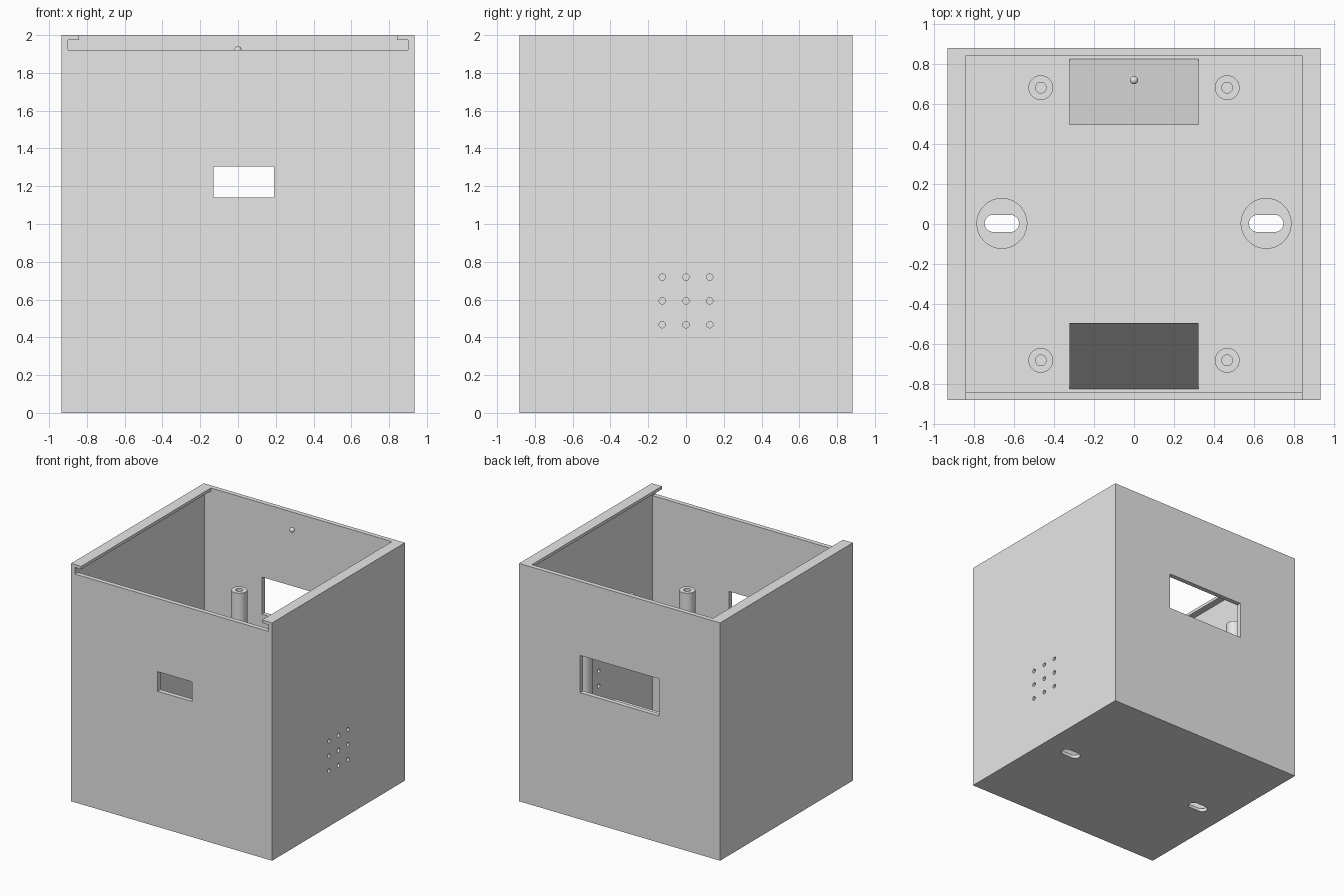
import bpy, bmesh, math
from mathutils import Matrix, Vector

if "Cube" in bpy.data.objects:
    bpy.data.objects.remove(bpy.data.objects["Cube"], do_unlink=True)

grey = bpy.data.materials.new("light_grey")
grey.use_nodes = True
grey.diffuse_color = (0.8, 0.8, 0.8, 1)
grey.node_tree.nodes["Principled BSDF"].inputs["Base Color"].default_value = (0.8, 0.8, 0.8, 1)

# Each axis maps (u, v, depth) to a position
AXES = {
    "x": lambda u, v, d: Vector((d, u, v)),
    "y": lambda u, v, d: Vector((u, d, v)),
    "z": lambda u, v, d: Vector((u, v, d)),
}


def finish(name, bm):
    bmesh.ops.recalc_face_normals(bm, faces=bm.faces)
    mesh = bpy.data.meshes.new(name)
    bm.to_mesh(mesh)
    bm.free()
    mesh.materials.append(grey)
    obj = bpy.data.objects.new(name, mesh)
    bpy.context.collection.objects.link(obj)
    return obj


def prism(name, profile, start, end, axis="z"):
    """Extrude a flat profile along an axis."""
    bm = bmesh.new()
    place = AXES[axis]
    face = bm.faces.new([bm.verts.new(place(u, v, start)) for u, v in profile])
    new = bmesh.ops.extrude_face_region(bm, geom=[face])["geom"]
    shift = place(0, 0, end - start)
    bmesh.ops.translate(bm, vec=shift, verts=[g for g in new if isinstance(g, bmesh.types.BMVert)])
    return finish(name, bm)


def rect(u0, u1, v0, v1):
    return [(u0, v0), (u1, v0), (u1, v1), (u0, v1)]


def stadium(u, v, r, half=0.0, n=32):
    """A circle, or a slot when its halves are moved apart."""
    pts = []
    for i in range(n):
        a = 2 * math.pi * (i + 0.5) / n
        pts.append((u + r * math.cos(a) + math.copysign(half, math.cos(a)), v + r * math.sin(a)))
    return pts


def cut(obj, cutter):
    cutter.hide_render = True
    mod = obj.modifiers.new("cut", "BOOLEAN")
    mod.operation = "DIFFERENCE"
    mod.solver = "EXACT"
    mod.object = cutter
    bpy.context.view_layer.objects.active = obj
    bpy.ops.object.modifier_apply(modifier=mod.name)
    bpy.data.objects.remove(cutter, do_unlink=True)


def smooth(obj):
    bpy.ops.object.select_all(action="DESELECT")
    obj.select_set(True)
    bpy.context.view_layer.objects.active = obj
    bpy.ops.object.shade_smooth_by_angle(angle=math.radians(30))


# Hollow case
W, D, H = 0.935, 0.882, 2.0
INNER_X, INNER_Y, FLOOR = 0.9, 0.843, 0.06
RAIL, LIP_X, LIP_Z = 1.92, 0.842, 1.975
case = prism("case", rect(-W, W, -D, D), 0, H)
cut(case, prism("cavity", rect(-INNER_X, INNER_X, -INNER_Y, INNER_Y), FLOOR, 1.95))

# Sliding lid channel, open at the front, under a lip on each side
channel = [(-INNER_X, RAIL), (INNER_X, RAIL), (INNER_X, LIP_Z), (LIP_X, LIP_Z),
           (LIP_X, H + 0.1), (-LIP_X, H + 0.1), (-LIP_X, LIP_Z), (-INNER_X, LIP_Z)]
cut(case, prism("lid_channel", channel, -1, INNER_Y, "y"))

# Front and back windows
cut(case, prism("front_window", rect(-0.13, 0.19, 1.14, 1.305), -1, -0.7, "y"))
cut(case, prism("back_window", rect(-0.367, 0.367, 1.065, 1.378), 0.7, 1, "y"))

# Grid of vent holes in one side
for row in range(3):
    for col in range(3):
        y, z = 0.126 * (col - 1), 0.593 + 0.126 * (row - 1)
        cut(case, prism("vent", stadium(y, z, 0.017, n=16), 0.8, 1, "x"))

# Mounting slots with round recesses in the floor
for side in (-1, 1):
    cut(case, prism("recess", stadium(side * 0.662, 0.003, 0.125, n=48), 0.03, 0.2))
    cut(case, prism("slot", stadium(side * 0.662, 0.003, 0.043, 0.043), -0.1, 0.1))
smooth(case)

# Hollow board posts
for sx, x_name in ((-1, "right"), (1, "left")):
    for sy, y_name in ((-1, "front"), (1, "back")):
        x, y = sx * 0.467, sy * 0.683
        post = prism(f"{y_name}_{x_name}_post", stadium(x, y, 0.062), FLOOR - 0.02, 1.305)
        cut(post, prism("bore", stadium(x, y, 0.027), 0.8, 1.4))
        smooth(post)

# Sloping supports that rise towards the middle
for side, name in ((-1, "front_support"), (1, "back_support")):
    wedge = [(side * 0.83, FLOOR - 0.01), (side * 0.495, FLOOR - 0.01), (side * 0.495, 0.88)]
    prism(name, wedge, -0.322, 0.322, "x")

# Small ball near the back wall
ball = bmesh.new()
bmesh.ops.create_uvsphere(ball, u_segments=24, v_segments=12, radius=0.02,
                          matrix=Matrix.Translation((0, 0.72, RAIL)))
smooth(finish("catch_ball", ball))
